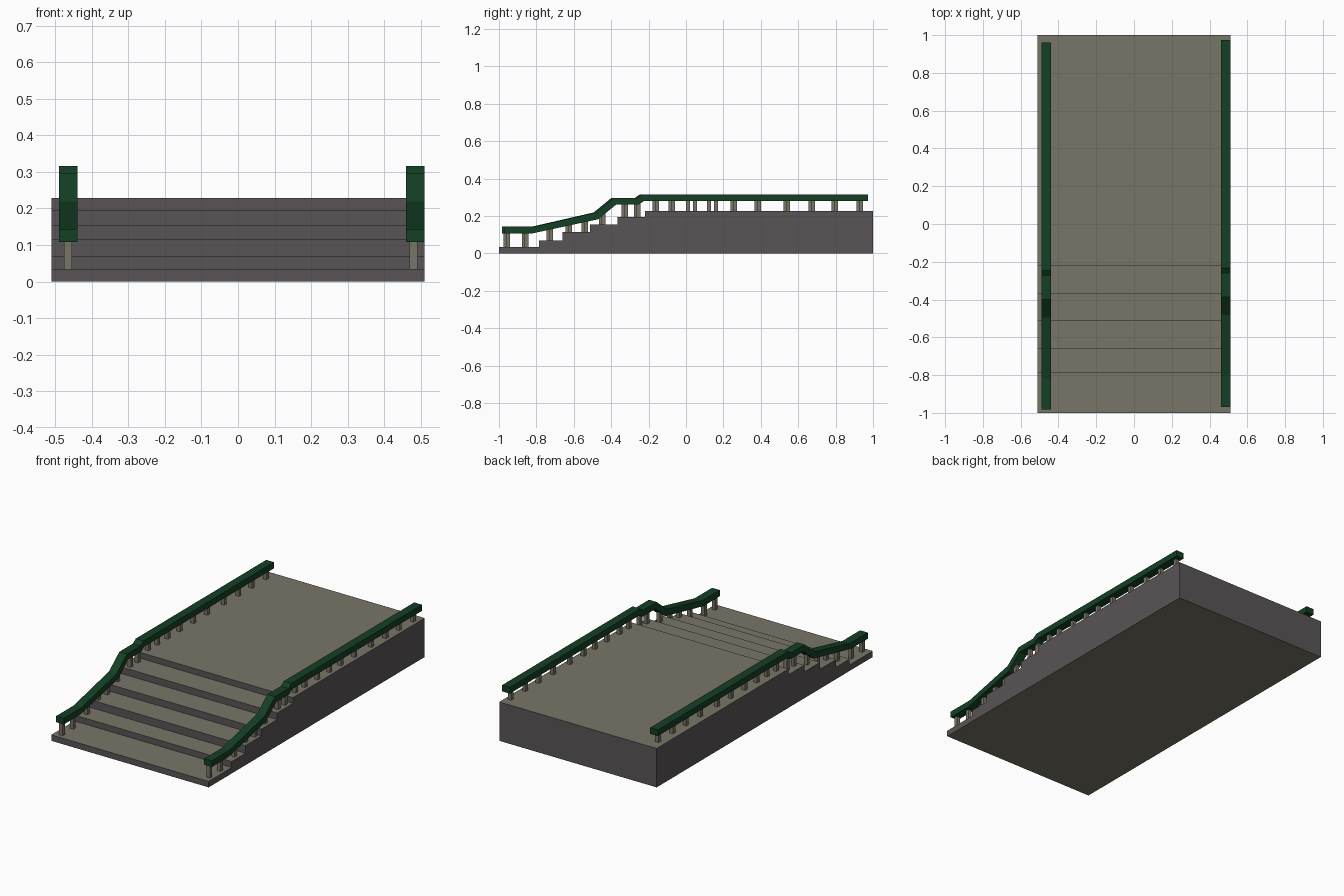
import bpy, bmesh

if "Cube" in bpy.data.objects:
    bpy.data.objects.remove(bpy.data.objects["Cube"])

def material(name, rgb):
    m = bpy.data.materials.new(name)
    m.diffuse_color = (*rgb, 1)
    m.use_nodes = True
    m.node_tree.nodes["Principled BSDF"].inputs["Base Color"].default_value = m.diffuse_color
    return m

TREAD = material("tread_stone", (0.19, 0.18, 0.135))
RISER = material("riser_stone", (0.10, 0.09, 0.095))
GREEN = material("rail_green", (0.007, 0.05, 0.018))

def extrude_profile(name, profile, x0, x1, mats):
    """Extrude a closed (y, z) profile from x0 to x1."""
    bm = bmesh.new()
    face = bm.faces.new([bm.verts.new((x0, y, z)) for y, z in profile])
    side = bmesh.ops.extrude_face_region(bm, geom=[face])
    verts = [g for g in side["geom"] if isinstance(g, bmesh.types.BMVert)]
    bmesh.ops.translate(bm, verts=verts, vec=(x1 - x0, 0, 0))
    bmesh.ops.recalc_face_normals(bm, faces=bm.faces)
    if len(mats) > 1:
        for f in bm.faces:
            f.material_index = 0 if abs(f.normal.z) > 0.5 else 1
    me = bpy.data.meshes.new(name)
    bm.to_mesh(me)
    bm.free()
    for m in mats:
        me.materials.append(m)
    ob = bpy.data.objects.new(name, me)
    bpy.context.collection.objects.link(ob)
    return ob

# Stepped platform: (front edge y, tread height)
STEPS = [(-1, 0.035), (-0.787, 0.07), (-0.66, 0.115),
         (-0.513, 0.155), (-0.367, 0.194), (-0.22, 0.228)]
outline = [(1, 0), (-1, 0)]
level = 0
for i, (y, z) in enumerate(STEPS):
    if i:
        outline.append((y, level))
    outline.append((y, z))
    level = z
outline.append((1, level))
extrude_profile("stepped_platform", outline, -0.51, 0.51, [TREAD, RISER])

# Handrail centre line and half thickness, with slight shear at the bends
RAIL = [(-0.97, 0.126), (-0.813, 0.126), (-0.475, 0.201), (-0.38, 0.279),
        (-0.257, 0.279), (-0.23, 0.298), (0.974, 0.298)]
LEAN = [0, 0.005, -0.006, -0.006, -0.003, -0.004, 0]
HALF = 0.018

def rail_height(y):
    for (y0, z0), (y1, z1) in zip(RAIL, RAIL[1:]):
        if y <= y1:
            return z0 + (z1 - z0) * (y - y0) / (y1 - y0)
    return RAIL[-1][1]

POSTS = [-0.951, -0.852, -0.721, -0.62, -0.535, -0.441, -0.32, -0.254, -0.155,
         -0.07, 0.048, 0.16, 0.263, 0.391, 0.546, 0.68, 0.803, 0.936]
POST_SHIFT = {0.048: -0.037, 0.16: -0.037}

for side, x, dy, post_x in (("left", -0.465, -0.013, -0.465),
                            ("right", 0.485, 0, 0.48)):
    top = [(y + dy + l, z + HALF) for (y, z), l in zip(RAIL, LEAN)]
    bottom = [(y + dy - l, z - HALF) for (y, z), l in zip(RAIL, LEAN)]
    extrude_profile(side + "_handrail", top + bottom[::-1], x - 0.025, x + 0.025, [GREEN])
    # Square posts from each tread up into the rail
    for i, p in enumerate(POSTS):
        y = p + dy + (POST_SHIFT.get(p, 0) - dy if dy and p in POST_SHIFT else 0)
        base = [z for edge, z in STEPS if edge <= y][-1] - 0.005
        h = rail_height(y - dy)
        w = 0.011
        extrude_profile(f"{side}_post_{i + 1}",
                        [(y - w, base), (y + w, base), (y + w, h), (y - w, h)],
                        post_x - w, post_x + w, [TREAD])
